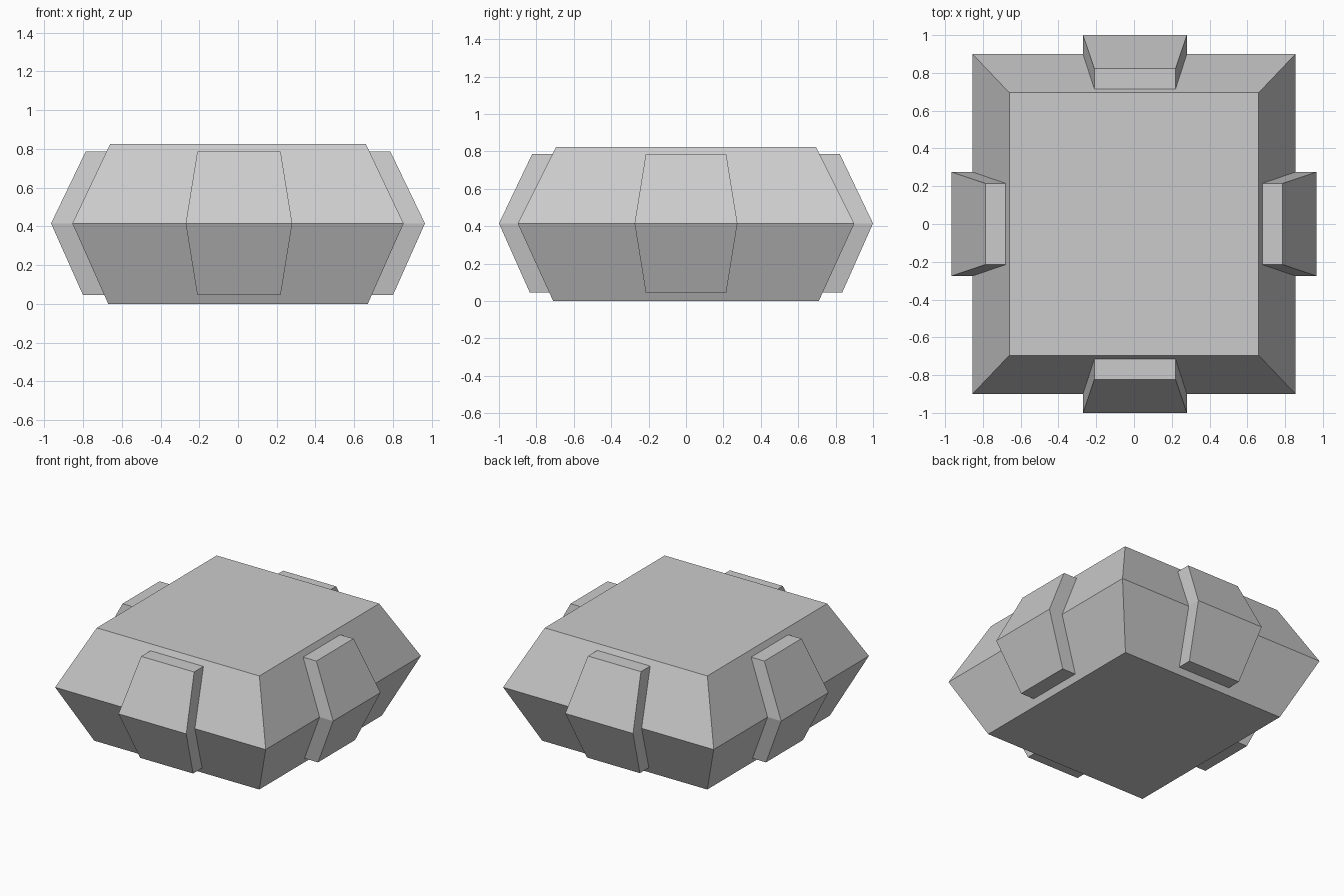
import bpy
import bmesh

cube = bpy.data.objects.get("Cube")
if cube:
    bpy.data.objects.remove(cube)

grey = bpy.data.materials.new("plain grey")
grey.use_nodes = True
colour = (0.6, 0.6, 0.6, 1)
grey.diffuse_color = colour
grey.node_tree.nodes["Principled BSDF"].inputs["Base Color"].default_value = colour

LOW, MID, HIGH = 0.0, 0.415, 0.825


def stacked_block(name, levels):
    """Faceted solid through rectangles given as (z, x0, x1, y0, y1)."""
    bm = bmesh.new()
    rings = [[bm.verts.new((x, y, z)) for x, y in
              ((x0, y0), (x1, y0), (x1, y1), (x0, y1))]
             for z, x0, x1, y0, y1 in levels]
    bm.faces.new(rings[0])
    bm.faces.new(rings[-1])
    for a, b in zip(rings, rings[1:]):
        for i in range(4):
            j = (i + 1) % 4
            bm.faces.new((a[i], a[j], b[j], b[i]))
    bmesh.ops.recalc_face_normals(bm, faces=bm.faces)
    mesh = bpy.data.meshes.new(name)
    bm.to_mesh(mesh)
    bm.free()
    mesh.materials.append(grey)
    obj = bpy.data.objects.new(name, mesh)
    bpy.context.collection.objects.link(obj)


# Main body, widest at the middle
stacked_block("body", [(z, -x, x, -y, y) for z, x, y in
                       ((LOW, 0.67, 0.71), (MID, 0.855, 0.9), (HIGH, 0.66, 0.695))])

# Raised plates, one in the middle of each side, rooted inside the body
PLATE = ((0.045, 0.215), (MID, 0.275), (0.785, 0.215))   # height, half width
INNER = 0.5
for side, label in ((-1, "front"), (1, "back")):
    levels = []
    for (z, w), reach in zip(PLATE, (0.835, 1.0, 0.823)):
        y0, y1 = sorted((side * INNER, side * reach))
        levels.append((z, 0.005 - w, 0.005 + w, y0, y1))
    stacked_block(label + "_plate", levels)

for side, label in ((-1, "right"), (1, "left")):
    levels = []
    for (z, w), reach in zip(PLATE, (0.8, 0.965, 0.787)):
        x0, x1 = sorted((side * INNER, side * reach))
        levels.append((z, x0, x1, -w, w))
    stacked_block(label + "_plate", levels)
